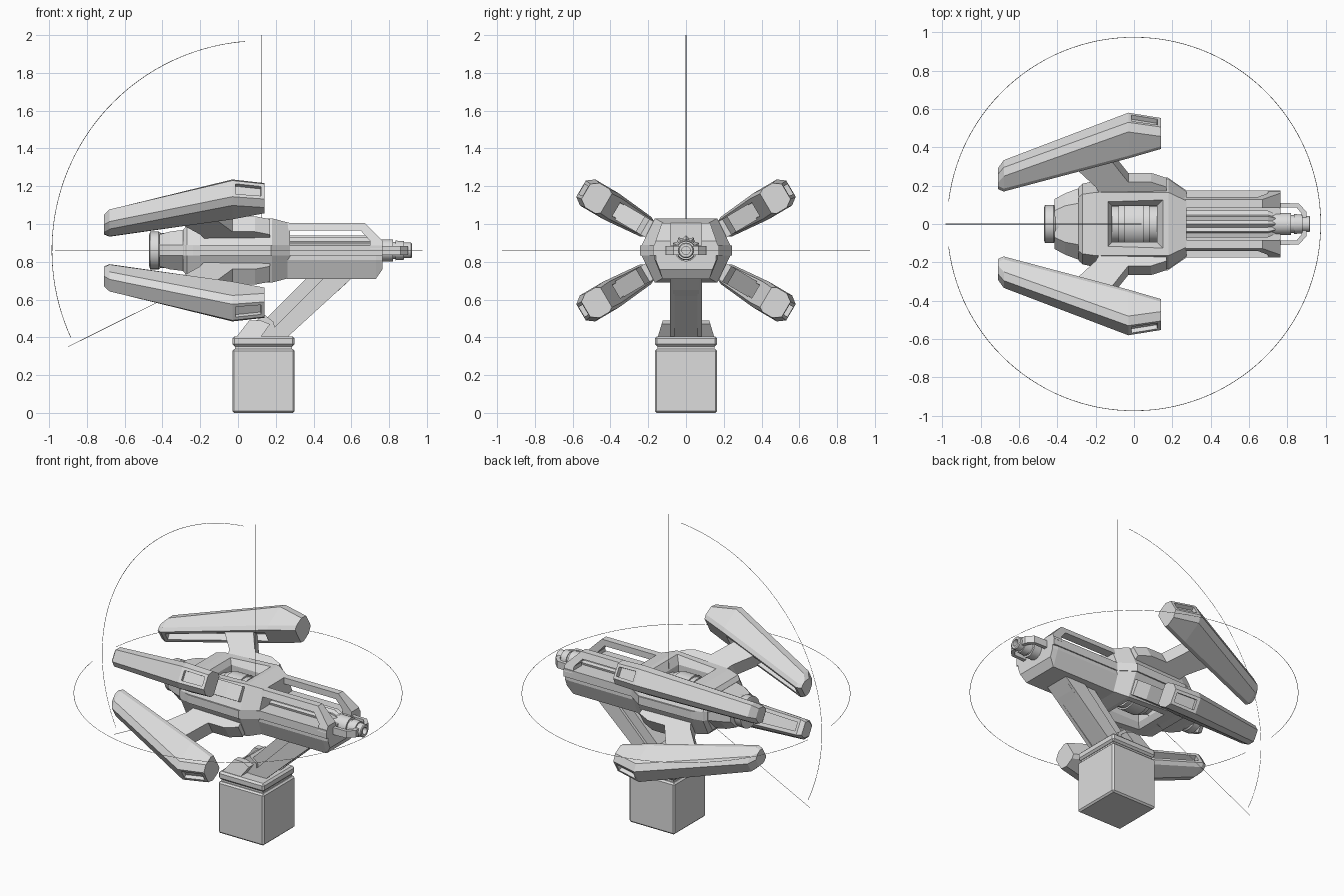
import bpy, bmesh, math
from math import sin, cos, pi

if "Cube" in bpy.data.objects:
    bpy.data.objects.remove(bpy.data.objects["Cube"])

AX = 0.86  # height of the gun axis
grey = bpy.data.materials.new("plain_grey")
grey.diffuse_color = (0.72, 0.72, 0.72, 1)
grey.use_nodes = True
grey.node_tree.nodes["Principled BSDF"].inputs["Base Color"].default_value = grey.diffuse_color


def finish(bm, name):
    bmesh.ops.recalc_face_normals(bm, faces=bm.faces)
    me = bpy.data.meshes.new(name)
    bm.to_mesh(me)
    bm.free()
    me.materials.append(grey)
    ob = bpy.data.objects.new(name, me)
    bpy.context.collection.objects.link(ob)
    return ob


def loft(name, rings, recesses=()):
    """Skin equal-length rings; recesses = (ring, side, margin, depth)."""
    bm = bmesh.new()
    vs = [[bm.verts.new(p) for p in r] for r in rings]
    n = len(rings[0])
    quads = {}
    for i in range(len(vs) - 1):
        for j in range(n):
            k = (j + 1) % n
            quads[i, j] = bm.faces.new((vs[i][j], vs[i][k], vs[i + 1][k], vs[i + 1][j]))
    bm.faces.new(vs[0])
    bm.faces.new(vs[-1])
    bmesh.ops.recalc_face_normals(bm, faces=bm.faces)
    for i, j, margin, depth in recesses:
        f = quads[i, j]
        bmesh.ops.inset_region(bm, faces=[f], thickness=margin, use_even_offset=True)
        n0 = f.normal.copy()
        ring = bmesh.ops.extrude_discrete_faces(bm, faces=[f])["faces"]
        bmesh.ops.translate(bm, verts=ring[0].verts[:], vec=-n0 * depth)
    return finish(bm, name)


def prism(name, pts, a, b, plane="xz"):
    """Extrude a 2D outline from a to b across the given plane."""
    put = (lambda u, v, w: (u, w, v)) if plane == "xz" else (lambda u, v, w: (u, v, w))
    return loft(name, [[put(u, v, w) for u, v in pts] for w in (a, b)])


def bevel(ob, width, segments=1):
    m = ob.modifiers.new("bevel", "BEVEL")
    m.width, m.segments, m.limit_method = width, segments, "ANGLE"
    return ob


def lathe(name, profile, n=32, z=AX, flute=1.0):
    """Turn (x, radius) points around the gun axis; flute scales every second column."""
    rings = [[(x, r * (flute if k % 2 else 1) * cos(2 * pi * k / n),
               z + r * (flute if k % 2 else 1) * sin(2 * pi * k / n)) for k in range(n)]
             for x, r in profile]
    ob = loft(name, rings)
    if flute == 1.0:
        bpy.ops.object.select_all(action="DESELECT")
        bpy.context.view_layer.objects.active = ob
        ob.select_set(True)
        bpy.ops.object.shade_smooth_by_angle(angle=math.radians(30))
    return ob


def wire(name, pts, cyclic=False):
    cu = bpy.data.curves.new(name, "CURVE")
    cu.dimensions = "3D"
    cu.bevel_depth, cu.bevel_resolution = 0.0015, 0
    sp = cu.splines.new("POLY")
    sp.points.add(len(pts) - 1)
    for p, c in zip(sp.points, pts):
        p.co = (*c, 1)
    cu.materials.append(grey)
    ob = bpy.data.objects.new(name, cu)
    bpy.context.collection.objects.link(ob)


# pedestal
def box(name, x0, x1, y, z0, z1):
    return prism(name, [(x0, z0), (x1, z0), (x1, z1), (x0, z1)], -y, y)


bevel(box("base_block", -0.03, 0.30, 0.165, 0, 0.338), 0.01)
box("base_neck", -0.015, 0.285, 0.15, 0.33, 0.36)
bevel(box("base_cap", -0.03, 0.30, 0.165, 0.352, 0.405), 0.012)

# bracket cheeks and slanted support arm
for s, side in ((1, "left"), (-1, "right")):
    outer = [(-0.01, 0.40), (0.06, 0.49), (0.12, 0.49), (0.17, 0.47), (0.12, 0.40)]
    loft("bracket_cheek_" + side, [[(x, s * 0.08, z) for x, z in outer],
                                   [(x, s * (0.15 - (z - 0.4) * 0.3), z) for x, z in outer]])
prism("bracket_core", [(0.0, 0.40), (0.07, 0.47), (0.14, 0.52), (0.19, 0.48), (0.2, 0.40)], -0.082, 0.082)
prism("support_arm", [(0.08, 0.40), (0.11, 0.46), (0.37, 0.72), (0.61, 0.72), (0.535, 0.65),
                      (0.50, 0.62), (0.25, 0.40)], -0.068, 0.068)
for s in (1, -1):
    prism("arm_side_rail", [(0.14, 0.40), (0.46, 0.72), (0.61, 0.72), (0.26, 0.40)], s * 0.06, s * 0.085)


# main body: octagonal sections along x
def section(x, wt, h, wm, low=1.0):
    b = 0.028
    return [(x, -wt, AX + h), (x, wt, AX + h), (x, wm, AX + b), (x, wm, AX - b),
            (x, wt, AX - h * low), (x, -wt, AX - h * low), (x, -wm, AX - b), (x, -wm, AX + b)]


body = loft("body_housing", [section(*s) for s in (
    (-0.29, 0.14, 0.11, 0.19), (-0.27, 0.155, 0.135, 0.21), (-0.20, 0.165, 0.15, 0.225),
    (0.10, 0.165, 0.165, 0.232), (0.18, 0.165, 0.17, 0.235), (0.275, 0.12, 0.145, 0.168))])
loft("rear_housing", [section(*s) for s in (
    (-0.415, 0.07, 0.085, 0.13), (-0.36, 0.095, 0.10, 0.16), (-0.28, 0.11, 0.11, 0.19))])

# windows above and below, with the ringed drum inside
for s in (1, -1):
    rings = []
    for dz, g in ((0.04, 0), (0.12, 0), (0.19, 0.045)):
        x0, x1, y = -0.115 - g, 0.12 + g, 0.095 + g
        rings.append([(x0, -y, AX + s * dz), (x1, -y, AX + s * dz), (x1, y, AX + s * dz), (x0, y, AX + s * dz)])
    cut = loft("window_cutter", rings)
    cut.hide_render = True
    cut.hide_viewport = False
    cut.display_type = "WIRE"
    m = body.modifiers.new("window", "BOOLEAN")
    m.operation, m.object, m.solver = "DIFFERENCE", cut, "EXACT"
lathe("inner_drum", [(-0.2, 0.1), (-0.08, 0.1), (-0.08, 0.115), (-0.05, 0.115), (-0.05, 0.125),
                     (0.05, 0.125), (0.05, 0.115), (0.08, 0.115), (0.08, 0.1), (0.2, 0.1)])
lathe("rear_drum", [(-0.47, 0.085), (-0.465, 0.1), (-0.42, 0.1), (-0.41, 0.093), (-0.27, 0.093)])

# middle belt all round the body and front rails
half = [(-0.285, 0.197), (-0.20, 0.233), (0.175, 0.243), (0.275, 0.174), (0.765, 0.174)]
prism("belt", half + [(x, -y) for x, y in reversed(half)], 0.833, 0.886, "xy")


# front trough under the barrel
def trough(x, wb, zb, wm=0.166):
    return [(x, -wm, 0.84), (x, wm, 0.84), (x, wm, 0.81), (x, wb, zb), (x, -wb, zb), (x, -wm, 0.81)]


loft("front_trough", [trough(0.26, 0.125, 0.71), trough(0.73, 0.125, 0.71), trough(0.765, 0.14, 0.76, 0.16)])

# barrel
lathe("fluted_barrel", [(0.25, 0.08), (0.70, 0.08), (0.74, 0.06)], 24, AX, 0.82)
lathe("muzzle", [(0.70, 0.058), (0.82, 0.058), (0.82, 0.046), (0.835, 0.046), (0.835, 0.052), (0.88, 0.049),
                 (0.88, 0.041), (0.915, 0.041), (0.92, 0.036), (0.92, 0.022), (0.88, 0.022)])
for s, side in ((1, "left"), (-1, "right")):
    rail = [(0.25, 1.005), (0.67, 1.005), (0.765, 0.91), (0.765, 0.87), (0.70, 0.87),
            (0.70, 0.91), (0.65, 0.965), (0.25, 0.965)]
    loft("top_rail_" + side, [[(x, s * 0.083, z) for x, z in rail],
                              [(x, s * (0.128 + 0.35 * (1.005 - z)), z) for x, z in rail]])
    guard = [(0.76, 0.085), (0.76, 0.11), (0.86, 0.107), (0.90, 0.065), (0.90, 0.03),
             (0.875, 0.03), (0.875, 0.055), (0.85, 0.085)]
    prism("muzzle_guard_" + side, [(x, s * y) for x, y in guard], 0.837, 0.883, "xy")

# four fins with their struts, in planes fanned around the gun axis
A = math.radians(30.5)


def fan(x, r, p, sy, sz):
    return (x, sy * (r * cos(A) - p * sin(A)), AX + sz * (r * sin(A) + p * cos(A)))


def fin_ring(x, ri, ro, h, sy, sz):
    shape = [(-0.8 * h, ri), (0.8 * h, ri), (h, ri + 0.025), (h, ro - 0.04),
             (0.62 * h, ro), (-0.62 * h, ro), (-h, ro - 0.04), (-h, ri + 0.025)]
    return [fan(x, r, p, sy, sz) for p, r in shape]


strut = [(0.17, 0.15), (0.17, 0.25), (0.09, 0.28), (-0.03, 0.28), (-0.14, 0.44),
         (-0.33, 0.39), (-0.20, 0.25), (-0.15, 0.15)]
for sy, ny in ((1, "left"), (-1, "right")):
    for sz, nz in ((1, "upper"), (-1, "lower")):
        tag = nz + "_" + ny
        loft("fin_" + tag, [fin_ring(*s, sy, sz) for s in (
            (-0.71, 0.235, 0.32, 0.05), (-0.68, 0.225, 0.365, 0.06),
            (-0.03, 0.435, 0.645, 0.08), (0.14, 0.49, 0.615, 0.075))],
            [(1, 0, 0.022, 0.05), (2, 4, 0.018, 0.025)])
        loft("strut_" + tag, [[fan(x, r, p, sy, sz) for x, r in strut] for p in (-0.05, 0.045)])

# thin range lines: level ring, vertical sweep and its two limit lines
N = 120
gap = math.radians(7)
wire("level_ring", [(0.975 * cos(t), 0.975 * sin(t), AX) for t in
                    [-pi + gap + (2 * pi - 2 * gap) * k / N for k in range(N + 1)]])
wire("sweep_arc", [(0.125 + 1.11 * cos(t), 0, AX + 1.11 * sin(t)) for t in
                   [math.radians(94.5 + 110 * k / 60) for k in range(61)]])
wire("upper_limit_line", [(0.125, 0, AX), (0.125, 0, 2.0)])
wire("lower_limit_line", [(0.125, 0, AX), (-0.90, 0, 0.35)])
